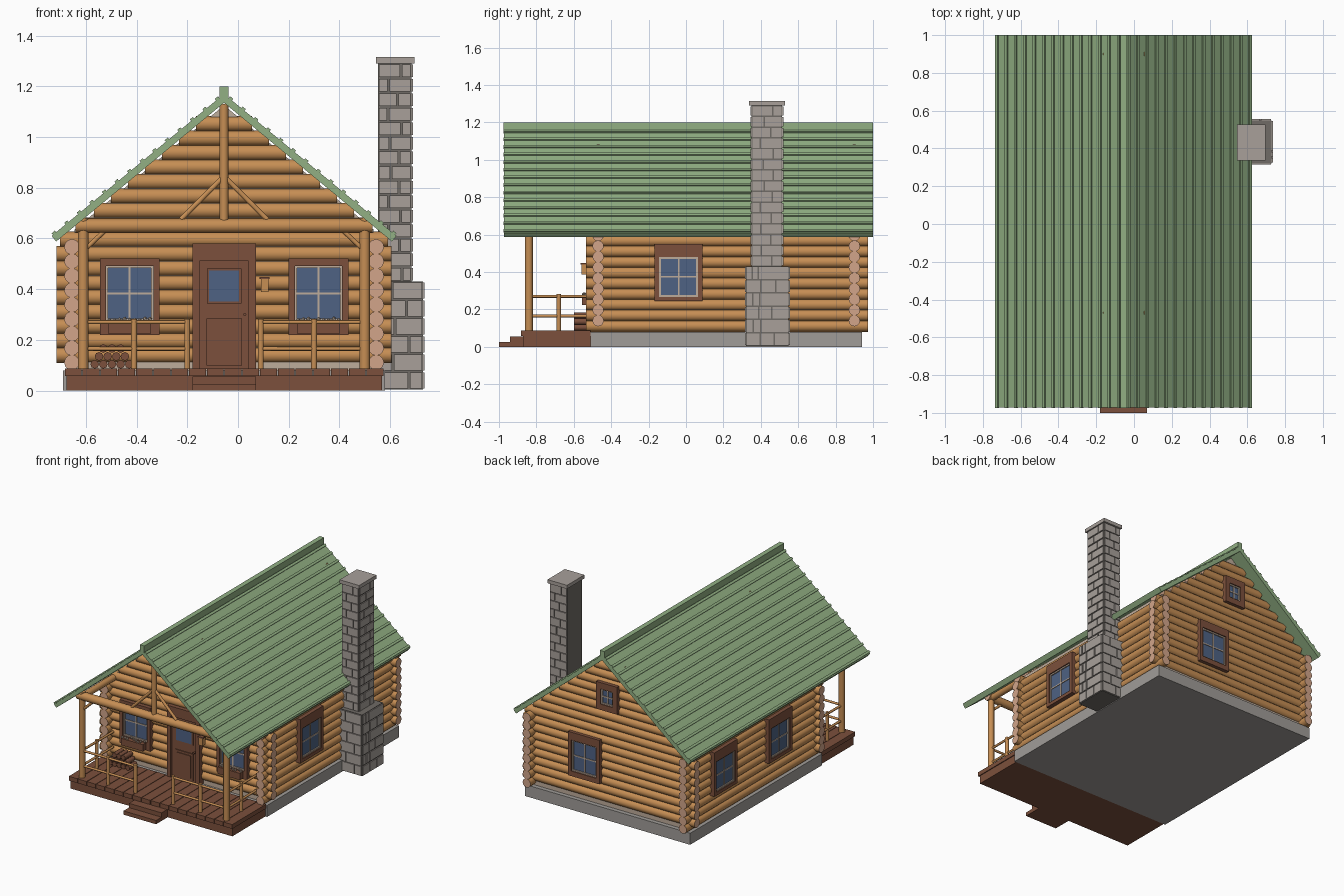
import bpy, bmesh, math, random
from mathutils import Matrix, Vector

random.seed(4)
if "Cube" in bpy.data.objects:
    bpy.data.objects.remove(bpy.data.objects["Cube"])

CENTRE_X = -0.055   # the ridge line; all parts are placed relative to it


def material(name, *rgb):
    m = bpy.data.materials.new(name)
    lin = [((c / 255 + 0.055) / 1.055) ** 2.4 for c in rgb] + [1]
    m.use_nodes = True
    m.diffuse_color = lin
    m.node_tree.nodes["Principled BSDF"].inputs["Base Color"].default_value = lin
    return m


LOG = material("honey log", 198, 142, 84)
CUT = material("cut log end", 210, 165, 138)
BROWN = material("dark brown wood", 124, 80, 60)
GREEN = material("green metal roof", 146, 176, 132)
GLASS = material("blue glass", 78, 98, 132)
PALE = material("pale trim and chinking", 190, 172, 155)
STONE = material("stone", 168, 160, 154)
MORTAR = material("dark mortar", 112, 107, 102)
CONCRETE = material("concrete", 160, 156, 152)


class Part:
    """Gathers simple shapes into one named object."""

    def __init__(self, name, *mats):
        self.name, self.mats, self.bm = name, mats, bmesh.new()

    def box(self, x, y, z, mat=0, frame=Matrix()):
        mid = Vector([(a + b) / 2 for a, b in (x, y, z)])
        size = Matrix.Diagonal([b - a for a, b in (x, y, z)] + [1])
        r = bmesh.ops.create_cube(self.bm, size=1, matrix=frame @ Matrix.Translation(mid) @ size)
        for f in {f for v in r["verts"] for f in v.link_faces}:
            f.material_index = mat

    def rod(self, p, q, radius, end=0, sides=12):
        p, q = Vector(p), Vector(q)
        turn = (q - p).to_track_quat("Z", "Y").to_matrix().to_4x4()
        r = bmesh.ops.create_cone(self.bm, cap_ends=True, segments=sides, radius1=radius, radius2=radius,
                                  depth=(q - p).length, matrix=Matrix.Translation((p + q) / 2) @ turn)
        for f in {f for v in r["verts"] for f in v.link_faces}:
            f.smooth = len(f.verts) == 4
            f.material_index = 0 if f.smooth else end

    def prism(self, profile, y0, y1):
        f = self.bm.faces.new([self.bm.verts.new((x, y0, z)) for x, z in profile])
        r = bmesh.ops.extrude_face_region(self.bm, geom=[f])
        moved = [v for v in r["geom"] if isinstance(v, bmesh.types.BMVert)]
        bmesh.ops.translate(self.bm, verts=moved, vec=(0, y1 - y0, 0))
        bmesh.ops.recalc_face_normals(self.bm, faces=self.bm.faces)

    def done(self):
        me = bpy.data.meshes.new(self.name)
        for m in self.mats:
            me.materials.append(m)
        self.bm.to_mesh(me)
        self.bm.free()
        ob = bpy.data.objects.new(self.name, me)
        ob.location.x = CENTRE_X
        bpy.context.collection.objects.link(ob)


# Foundation and wall core
p = Part("foundation", CONCRETE)
p.box((-.635, .635), (-.51, .94), (0, .08))
p.done()
p = Part("wall_core", PALE)
p.prism([(-.59, .08), (.59, .08), (.59, .635), (0, 1.125), (-.59, .635)], -.48, .91)
p.done()

# Log walls, with crossing corners and stepped gables
PITCH, R = .057, .0305
for name, y in (("front_wall_logs", -.47), ("back_wall_logs", .90)):
    p = Part(name, LOG, CUT)
    for i in range(17):
        z = .14 + PITCH * i
        half = min(.66, .11 + .067 * (16 - i))
        p.rod((-half, y, z), (half, y, z), R, 1)
    p.done()
for name, x in (("right_wall_logs", -.6), ("left_wall_logs", .6)):
    p = Part(name, LOG, CUT)
    for i in range(9):
        z = .111 + PITCH * i
        p.rod((x, -.535, z), (x, .972, z), R, 1)
    p.done()

# Roof sheets, ribs and ridge cap
RISE = .56 / .68
p = Part("roof", GREEN)
p.prism([(-.68, .61), (0, 1.17), (.68, .61), (.662, .588), (0, 1.135), (-.662, .588)], -.972, 1)
p.done()
p = Part("roof_ribs", GREEN)
for side in (-1, 1):
    for i in range(14):
        t = .025 + .0495 * i
        f = Matrix.Translation((side * t, 0, 1.17 - RISE * t)) @ Matrix.Rotation(side * math.atan(RISE), 4, "Y")
        p.box((-.008, .008), (-.975, 1), (-.005, .008), 0, f)
p.done()
p = Part("ridge_cap", GREEN)
p.box((-.017, .017), (-.975, 1), (1.15, 1.2))
p.done()

# Porch deck and steps
p = Part("porch_base", BROWN)
p.box((-.622, .622), (-.872, -.51), (0, .06))
p.done()
p = Part("porch_planks", BROWN)
COUNT = 18
step = 1.26 / COUNT
for i in range(COUNT):
    x = -.63 + step * i
    p.box((x + .002, x + step - .002), (-.882, -.51), (.057, .087))
p.done()
p = Part("steps", BROWN)
p.box((-.125, .125), (-1, -.87), (0, .026))
p.box((-.125, .125), (-.94, -.87), (.026, .056))
p.done()

# Porch posts, beams and gable truss
p = Part("porch_frame", LOG, CUT)
FY = -.84
p.rod((-.585, FY, .65), (.585, FY, .65), .028, 1)
p.rod((0, FY, .65), (0, FY, 1.13), .017)
for s in (-1, 1):
    p.rod((s * .555, FY, .085), (s * .555, FY, .68), .021)
    p.rod((s * .555, FY, .645), (s * .555, -.47, .645), .022)
    p.rod((s * .17, FY, .675), (0, FY, .845), .01)
    p.rod((s * .55, FY, .555), (s * .465, FY, .635), .009)
p.done()

# Railings
p = Part("porch_railing", LOG)
for s in (-1, 1):
    for z in (.165, .27):
        p.rod((s * .555, FY, z), (s * .145, FY, z), .008, sides=8)
        p.rod((s * .555, FY, z), (s * .555, -.5, z), .008, sides=8)
    for x, y in ((.145, FY), (.355, FY), (.555, -.68)):
        p.rod((s * x, y, .085), (s * x, y, .283), .012, sides=10)
p.done()


# Windows, built facing -y and turned to their wall
def window(name, place, angle, w, z0, z1, glass0, glass1, side=.024):
    f = Matrix.Translation((*place, 0)) @ Matrix.Rotation(math.radians(angle), 4, "Z")
    p = Part(name, BROWN, PALE, GLASS)
    a, b = w / 2, w / 2 - side
    p.box((-b, b), (-.006, .03), (glass0, glass1), 2, f)

    def border(a, b, low, glass_low, glass_high, high, out, mat):
        for x in ((-a, -b), (b, a)):
            p.box(x, (out, .03), (low, high), mat, f)
        for z in ((low, glass_low), (glass_high, high)):
            p.box((-b, b), (out, .03), z, mat, f)

    border(a, b, z0, glass0, glass1, z1, -.022, 0)
    e = .009
    border(b, b - e, glass0, glass0 + e, glass1 - e, glass1, -.014, 1)
    mid = (glass0 + glass1) / 2
    p.box((-.004, .004), (-.011, 0), (glass0, glass1), 1, f)
    p.box((-b, b), (-.0105, 0), (mid - .004, mid + .004), 1, f)
    p.done()


for name, s in (("right", -1), ("left", 1)):
    x = s * .3725
    window("front_window_" + name, (x, -.5), 0, .235, .22, .52, .275, .492)
    p = Part("flower_box_" + name, BROWN)
    p.box((x - .085, x + .085), (-.555, -.52), (.225, .272))
    p.done()
    p = Part("flowers_" + name, PALE)
    for i in range(9):
        spot = (x - .08 + .02 * i, -.538 + random.uniform(-.012, .012), .276 + random.uniform(0, .008))
        bmesh.ops.create_icosphere(p.bm, subdivisions=1, radius=.009, matrix=Matrix.Translation(spot))
    p.done()
SIDE = (.255, .245, .55, .268, .48)
window("left_side_window", (.63, -.04), 90, *SIDE)
window("right_side_window_front", (-.63, -.03), -90, *SIDE)
window("right_side_window_back", (-.63, .57), -90, *SIDE)
window("back_window", (.175, .93), 180, .24, .24, .545, .275, .49)
window("attic_window", (0, .93), 180, .16, .76, .95, .8, .905, .034)

# Door with casing, glazed light and lower panel
p = Part("door", BROWN, GLASS, LOG)
for x in ((-.125, -.096), (.096, .125)):
    p.box(x, (-.525, -.46), (.085, .58))
p.box((-.096, .096), (-.525, -.46), (.512, .58))
p.box((-.096, .096), (-.508, -.46), (.085, .512))
p.box((-.068, .068), (-.514, -.5), (.343, .482))
p.box((-.059, .059), (-.517, -.5), (.352, .473), 1)
p.box((-.07, .07), (-.514, -.5), (.1, .285))
p.box((-.055, .055), (-.519, -.5), (.115, .27))
p.rod((.082, -.53, .3), (.082, -.5, .3), .006, 0, 8)
p.done()

# Wall lantern
p = Part("lantern", LOG, BROWN)
p.box((.145, .175), (-.56, -.528), (.388, .44))
p.box((.14, .18), (-.565, -.523), (.44, .449), 1)
p.box((.154, .166), (-.535, -.49), (.43, .442), 1)
p.done()

# Stacked firewood
p = Part("firewood", BROWN)
for row in range(3):
    for i in range(5 - row):
        x, z = -.51 + .034 * i + .017 * row, .104 + .031 * row
        p.rod((x, -.6, z), (x, -.515, z), .017, sides=8)
p.done()


# Chimney: mortar core with stone blocks on its outer faces
def masonry(name, x, y, z, rows):
    p = Part(name, MORTAR, STONE)
    p.box(x, y, z)
    mx, my = sum(x) / 2, sum(y) / 2
    wx, wy = x[1] - x[0], y[1] - y[0]
    h = (z[1] - z[0]) / rows
    for angle, width, depth in ((0, wx, wy), (90, wy, wx), (180, wx, wy)):
        f = Matrix.Translation((mx, my, 0)) @ Matrix.Rotation(math.radians(angle), 4, "Z")
        for r in range(rows):
            cut = random.uniform(.28, .42) if r % 2 else random.uniform(.58, .72)
            cuts = [0, cut, 1] if width < .2 else [0, cut / 2, cut, 1]
            for a, b in zip(cuts, cuts[1:]):
                p.box(((a - .5) * width + .004, (b - .5) * width - .004), (-depth / 2 - .006, -depth / 2 + .01),
                      (z[0] + r * h + .004, z[0] + (r + 1) * h - .004), 1, f)
    p.done()


masonry("chimney_base", (.6, .784), (.321, .549), (.005, .43), 6)
masonry("chimney_stack", (.607, .739), (.351, .514), (.43, 1.29), 15)
p = Part("chimney_cap", STONE)
p.box((.6, .75), (.337, .528), (1.29, 1.315))
p.done()
